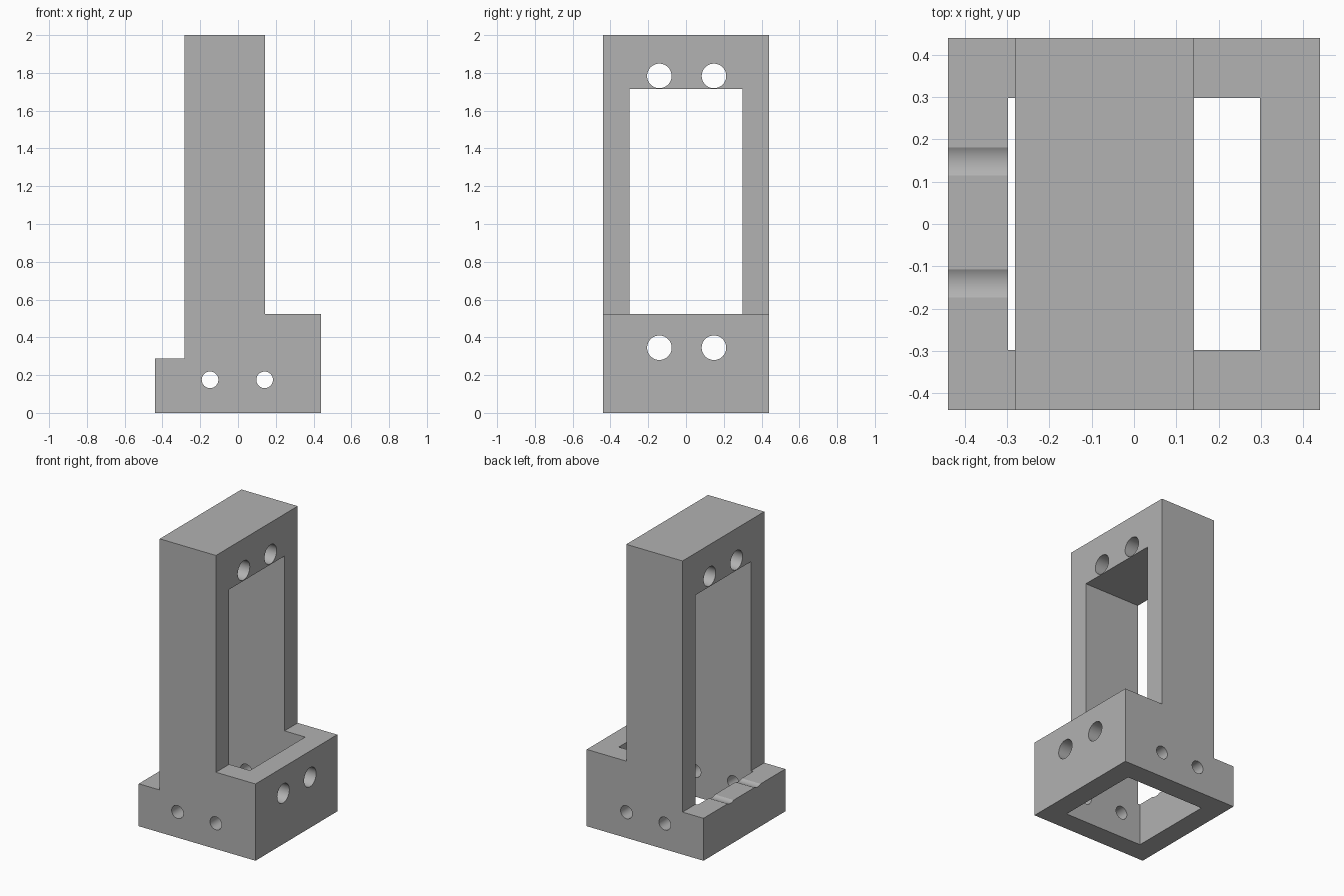
import bpy
import bmesh
import math
from mathutils import Matrix, Vector

cube = bpy.data.objects.get("Cube")
if cube:
    bpy.data.objects.remove(cube, do_unlink=True)

HALF = 0.44       # half width of the square foot
INNER = 0.298     # half width of the cavity

grey = bpy.data.materials.new("plain grey")
grey.use_nodes = True
grey.diffuse_color = (0.445, 0.445, 0.445, 1)
grey.node_tree.nodes["Principled BSDF"].inputs["Base Color"].default_value = grey.diffuse_color


def make_object(name, bm):
    bmesh.ops.recalc_face_normals(bm, faces=bm.faces)
    mesh = bpy.data.meshes.new(name)
    bm.to_mesh(mesh)
    bm.free()
    mesh.materials.append(grey)
    obj = bpy.data.objects.new(name, mesh)
    bpy.context.collection.objects.link(obj)
    return obj


def extrude_profile(name, points):
    bm = bmesh.new()
    face = bm.faces.new([bm.verts.new((x, -HALF, z)) for x, z in points])
    out = bmesh.ops.extrude_face_region(bm, geom=[face])
    verts = [g for g in out["geom"] if isinstance(g, bmesh.types.BMVert)]
    bmesh.ops.translate(bm, verts=verts, vec=(0, 2 * HALF, 0))
    return make_object(name, bm)


def box_cutter(name, low, high):
    low, high = Vector(low), Vector(high)
    bm = bmesh.new()
    bmesh.ops.create_cube(bm, size=1, matrix=Matrix.Translation((low + high) / 2)
                          @ Matrix.Diagonal((*(high - low), 1)))
    return make_object(name, bm)


def drill(name, axis, centre, radius):
    bm = bmesh.new()
    turn = Matrix.Rotation(math.pi / 2, 4, "Y" if axis == "X" else "X")
    bmesh.ops.create_cone(bm, cap_ends=True, segments=48, radius1=radius, radius2=radius,
                          depth=2, matrix=Matrix.Translation(centre) @ turn)
    return make_object(name, bm)


# Stepped foot and tower in one profile
bracket = extrude_profile("tower_bracket", [
    (-HALF, 0), (HALF, 0), (HALF, 0.523), (0.142, 0.523),
    (0.142, 2), (-0.282, 2), (-0.282, 0.289), (-HALF, 0.289)])

# Open shaft through the foot, forming the tower window above it
cutters = [box_cutter("shaft_cutter", (-INNER, -INNER, -0.5), (INNER, INNER, 1.714))]

# Large bolt holes across the tower and foot, small ones front to back
for y in (-0.141, 0.148):
    for z in (0.345, 1.784):
        cutters.append(drill("side_hole_cutter", "X", (0, y, z), 0.065))
for x in (-0.148, 0.141):
    cutters.append(drill("front_hole_cutter", "Y", (x, 0, 0.175), 0.044))

bpy.ops.object.select_all(action="DESELECT")
bpy.context.view_layer.objects.active = bracket
bracket.select_set(True)
for cutter in cutters:
    mod = bracket.modifiers.new("cut", "BOOLEAN")
    mod.operation = "DIFFERENCE"
    mod.solver = "EXACT"
    mod.object = cutter
    bpy.ops.object.modifier_apply(modifier=mod.name)
    bpy.data.objects.remove(cutter, do_unlink=True)

# Round hole walls, crisp block edges
bpy.ops.object.shade_smooth_by_angle(angle=math.radians(30))
